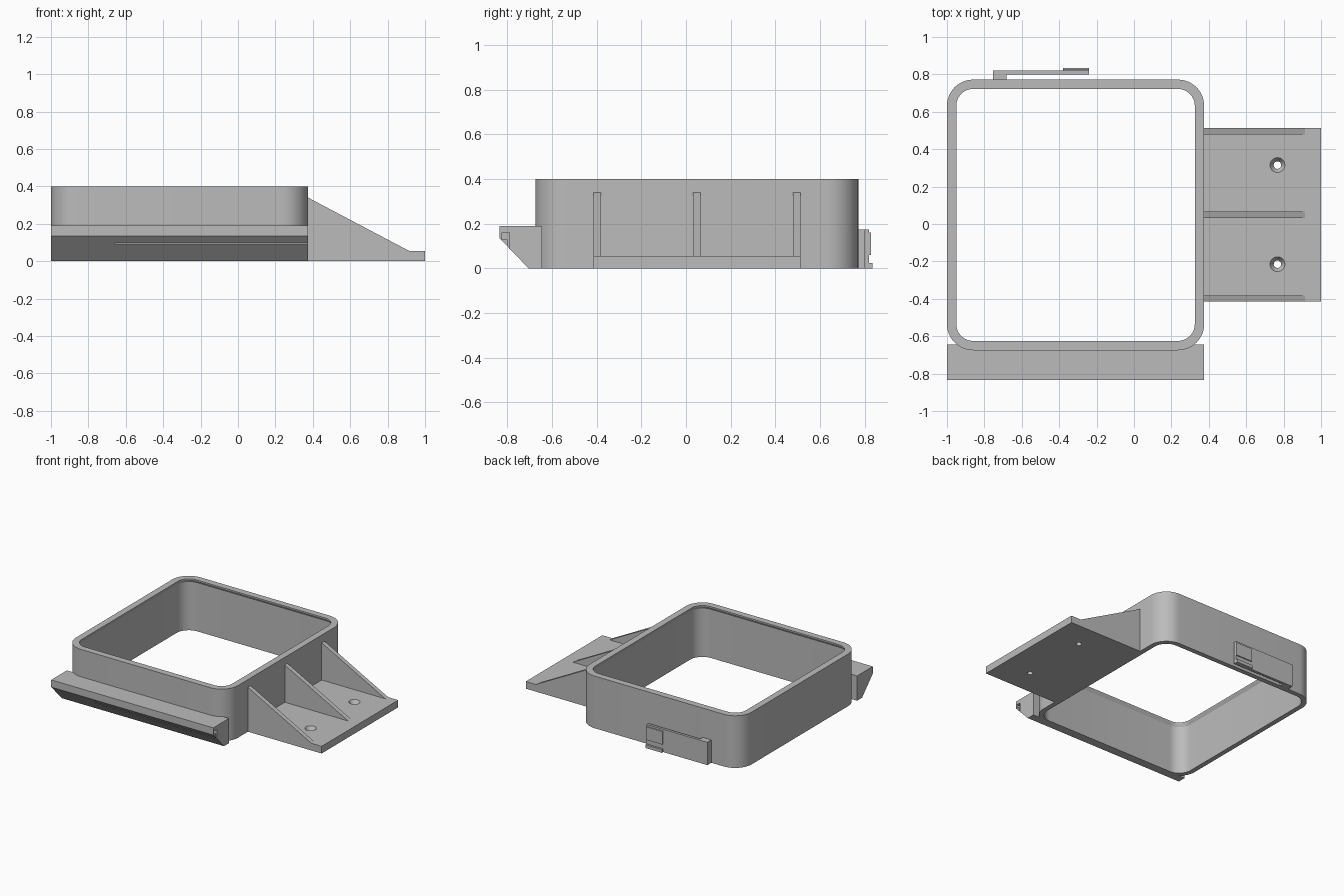
import bpy, bmesh, math

cube = bpy.data.objects.get("Cube")
if cube:
    bpy.data.objects.remove(cube, do_unlink=True)

grey = bpy.data.materials.new("plain grey")
grey.use_nodes = True
colour = (0.5, 0.5, 0.5, 1)
grey.diffuse_color = colour
grey.node_tree.nodes["Principled BSDF"].inputs["Base Color"].default_value = colour


def loft(name, loops, wrap=False):
    """Skin a stack of equal loops; cap the ends, or join last to first."""
    bm = bmesh.new()
    rows = [[bm.verts.new(p) for p in loop] for loop in loops]
    pairs = list(zip(rows, rows[1:])) + ([(rows[-1], rows[0])] if wrap else [])
    for a, b in pairs:
        for i in range(len(a)):
            j = (i + 1) % len(a)
            bm.faces.new((a[i], a[j], b[j], b[i]))
    if not wrap:
        bm.faces.new(rows[0])
        bm.faces.new(rows[-1])
    bmesh.ops.recalc_face_normals(bm, faces=bm.faces)
    mesh = bpy.data.meshes.new(name)
    bm.to_mesh(mesh)
    bm.free()
    mesh.materials.append(grey)
    obj = bpy.data.objects.new(name, mesh)
    bpy.context.collection.objects.link(obj)
    return obj


def box(name, x, y, z):
    rect = [(x[0], y[0]), (x[1], y[0]), (x[1], y[1]), (x[0], y[1])]
    return loft(name, [[(px, py, h) for px, py in rect] for h in z])


def cut(target, cutter):
    cutter.hide_render = True
    cutter.hide_viewport = True
    mod = target.modifiers.new("cut", "BOOLEAN")
    mod.operation = "DIFFERENCE"
    mod.solver = "EXACT"
    mod.object = cutter


LEFT, RIGHT, FRONT, BACK = 0.375, -1.0, -0.675, 0.772
RADIUS = 0.14


def rounded_loop(inset, z, steps=12):
    """Rounded rectangle of the frame, moved inwards by inset."""
    r = RADIUS - inset
    centres = [(LEFT - RADIUS, BACK - RADIUS), (RIGHT + RADIUS, BACK - RADIUS),
               (RIGHT + RADIUS, FRONT + RADIUS), (LEFT - RADIUS, FRONT + RADIUS)]
    pts = []
    for q, (cx, cy) in enumerate(centres):
        for s in range(steps + 1):
            a = (q + s / steps) * math.pi / 2
            pts.append((cx + r * math.cos(a), cy + r * math.sin(a), z))
    return pts


# Frame with a small inward lip under the top rim
section = [(0, 0), (0, 0.4), (0.05, 0.4), (0.05, 0.392), (0.037, 0.37), (0.037, 0)]
frame = loft("frame", [rounded_loop(i, z) for i, z in section], wrap=True)
bpy.context.view_layer.objects.active = frame
frame.select_set(True)
bpy.ops.object.shade_smooth_by_angle(angle=math.radians(30))
frame.select_set(False)

# Front rail with a slot open at its left end
rail_shape = [(-0.645, 0), (-0.705, 0), (-0.835, 0.135), (-0.835, 0.19), (-0.645, 0.19)]
rail = loft("front_rail", [[(x, y, z) for y, z in rail_shape] for x in (RIGHT, LEFT)])
slot_shape = [(-0.825, 0.161), (-0.825, 0.13), (-0.8, 0.13), (-0.8, 0.05),
              (-0.79, 0.05), (-0.79, 0.161)]
slot = loft("slot_cutter", [[(x, y, z) for y, z in slot_shape] for x in (-0.66, 0.4)])
cut(rail, slot)

# Mounting plate with countersunk screw holes
plate = box("mounting_plate", (0.35, 1.0), (-0.415, 0.513), (0, 0.055))
for n, cy in enumerate((0.315, -0.215)):
    rings = []
    for r, z in ((0.02, -0.02), (0.02, 0.025), (0.041, 0.057)):
        angles = [k * math.tau / 32 for k in range(32)]
        rings.append([(0.767 + r * math.cos(a), cy + r * math.sin(a), z) for a in angles])
    cut(plate, loft(f"screw_cutter_{n + 1}", rings))

# Three gussets bracing the plate
gusset_shape = [(0.35, 0.03), (0.915, 0.03), (0.915, 0.055), (0.375, 0.34), (0.35, 0.34)]
for n, y in enumerate((-0.415, 0.032, 0.479)):
    loft(f"gusset_{n + 1}", [[(x, h, z) for x, z in gusset_shape] for h in (y, y + 0.034)])

# Back latch: L-shaped springy arm, raised tab and bottom lip
arm_shape = [(-0.755, 0.76), (-0.683, 0.76), (-0.683, 0.8), (-0.24, 0.8),
             (-0.24, 0.82), (-0.755, 0.82)]
loft("latch_arm", [[(x, y, z) for x, y in arm_shape] for z in (0, 0.175)])
box("latch_tab", (-0.38, -0.24), (0.815, 0.828), (0.06, 0.16))
box("latch_lip", (-0.38, -0.24), (0.815, 0.835), (0, 0.025))
